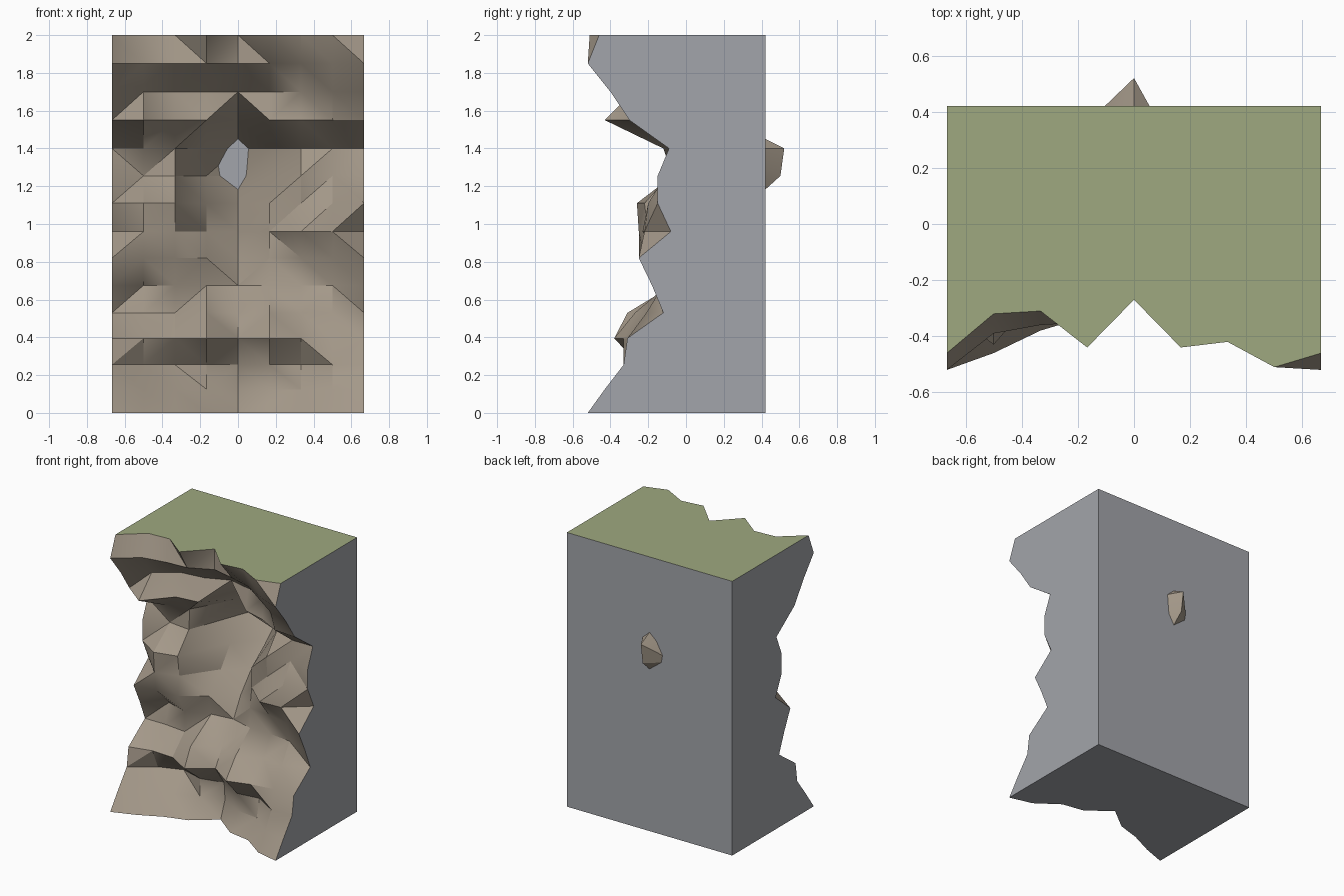
import bpy
import bmesh
import math

default_cube = bpy.data.objects.get("Cube")
if default_cube:
    bpy.data.objects.remove(default_cube, do_unlink=True)

HALF_WIDTH = 0.667
BACK = 0.42
COLUMNS = 9

# Heights of the rock rows, bottom to top
LEVELS = [0, .125, .255, .395, .53, .675, .82, .96,
          1.11, 1.255, 1.4, 1.55, 1.7, 1.85, 2]

# Depth of the rock in hundredths, per row from right to left;
# the last column repeats the first, so the rock tiles sideways
RELIEF = [
    (-52, -46, -38, -33, -20, -33, -36, -48),
    (-43, -35, -27, -20, -15, -24, -26, -40),
    (-33, -21, -15, -20, -16, -25, -23, -33),
    (-31, -27, -28, -38, -26, -38, -33, -30),
    (-12, -12, -14, -31, -18, -27, -18, -21),
    (-18, -8, -14, -7, -5, -10, -10, -12),
    (-25, -23, -22, -10, 3, -10, -12, -15),
    (-8, -25, -20, 4, 15, -8, -23, -22),
    (-15, -26, -22, 15, 34, -8, -14, -20),
    (-15, -7, -9, 36, 50, 19, -15, -11),
    (-9, -12, -8, 22, 52, 22, -3, -9),
    (-30, -43, -24, -22, 22, -15, -20, -29),
    (-40, -28, -17, -15, -8, -12, -17, -34),
    (-52, -39, -36, -35, -27, -31, -36, -45),
    (-46, -32, -31, -44, -27, -44, -42, -51),
]


def make_material(name, color):
    material = bpy.data.materials.new(name)
    material.use_nodes = True
    material.diffuse_color = color
    material.node_tree.nodes["Principled BSDF"].inputs["Base Color"].default_value = color
    return material


def make_object(name, faces, material, split_quads=False):
    """Make a mesh from lists of corner points, merging shared corners."""
    bm = bmesh.new()
    for corners in faces:
        bm.faces.new([bm.verts.new(corner) for corner in corners])
    bmesh.ops.remove_doubles(bm, verts=bm.verts, dist=0.0001)
    if split_quads:
        bmesh.ops.triangulate(bm, faces=bm.faces, quad_method="SHORT_EDGE")
    mesh = bpy.data.meshes.new(name)
    bm.to_mesh(mesh)
    bm.free()
    mesh.materials.append(material)
    obj = bpy.data.objects.new(name, mesh)
    bpy.context.collection.objects.link(obj)
    return obj


def rock_point(column, row):
    depth = RELIEF[row][column % (COLUMNS - 1)] / 100
    x = HALF_WIDTH * (2 * column / (COLUMNS - 1) - 1)
    return (x, depth, LEVELS[row])


def side_outline(column):
    edge = [rock_point(column, row) for row in range(len(LEVELS))]
    x = edge[0][0]
    return edge + [(x, BACK, LEVELS[-1]), (x, BACK, LEVELS[0])]


def cap_outline(row):
    edge = [rock_point(column, row) for column in range(COLUMNS)]
    z = LEVELS[row]
    return edge + [(HALF_WIDTH, BACK, z), (-HALF_WIDTH, BACK, z)]


stone_brown = make_material("stone_brown", (0.37, 0.315, 0.25, 1))
wall_grey = make_material("wall_grey", (0.365, 0.375, 0.405, 1))
grass_green = make_material("grass_green", (0.345, 0.395, 0.215, 1))

# Craggy front with a deep hollow that breaks through the back
rock_faces = [
    [rock_point(c, r), rock_point(c + 1, r),
     rock_point(c + 1, r + 1), rock_point(c, r + 1)]
    for r in range(len(LEVELS) - 1) for c in range(COLUMNS - 1)
]
rock_front = make_object("rock_front", rock_faces, stone_brown, split_quads=True)
bpy.ops.object.select_all(action="DESELECT")
rock_front.select_set(True)
bpy.context.view_layer.objects.active = rock_front
bpy.ops.object.shade_smooth_by_angle(angle=math.radians(30))

# Flat sides, back and underside
back_wall = [(HALF_WIDTH, BACK, LEVELS[0]), (-HALF_WIDTH, BACK, LEVELS[0]),
             (-HALF_WIDTH, BACK, LEVELS[-1]), (HALF_WIDTH, BACK, LEVELS[-1])]
block_faces = [
    side_outline(0),
    side_outline(COLUMNS - 1)[::-1],
    cap_outline(0)[::-1],
    back_wall,
]
make_object("block_walls", block_faces, wall_grey)

# Grassy top
make_object("grass_top", [cap_outline(len(LEVELS) - 1)], grass_green)
